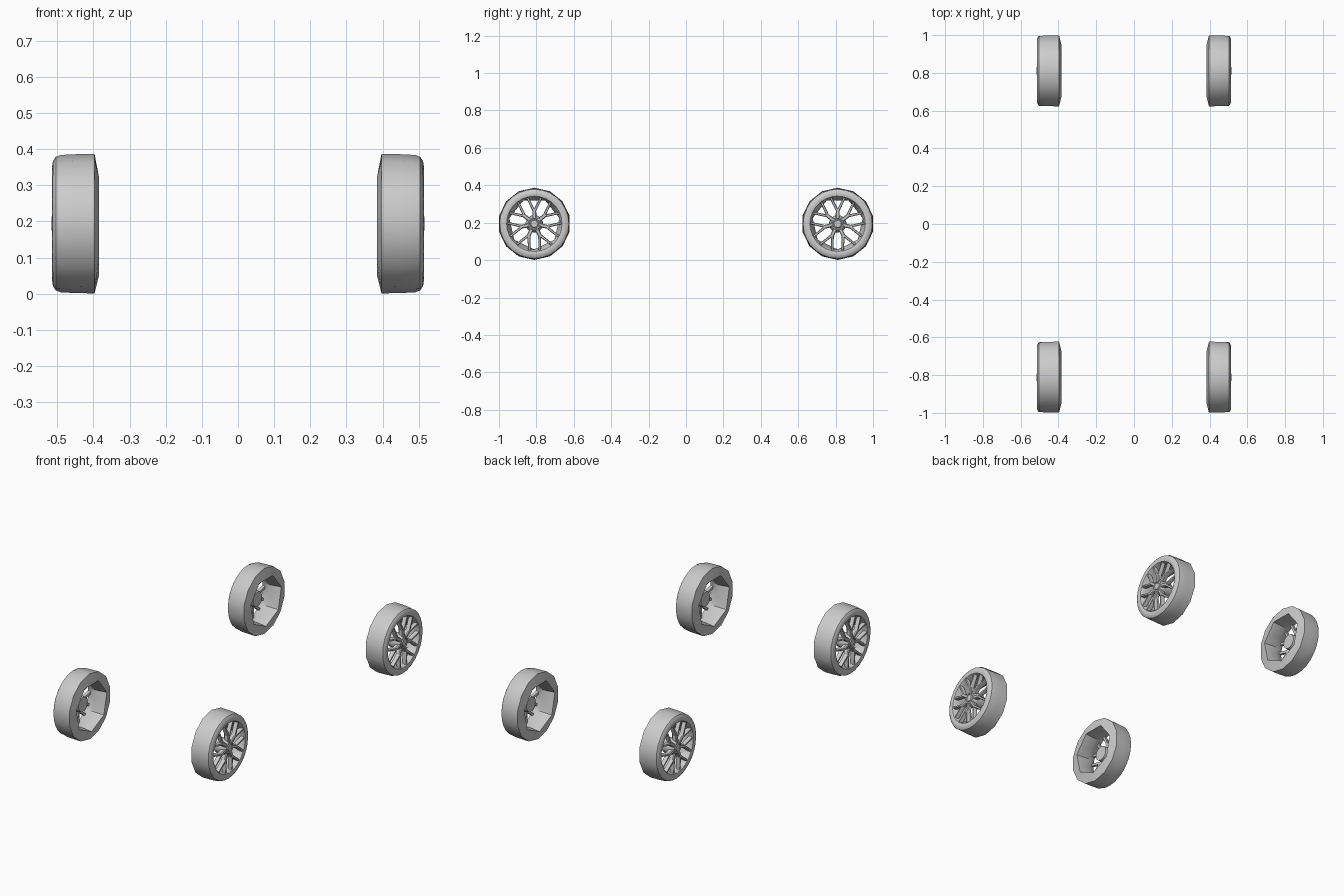
import bpy, bmesh
from math import pi, sin, cos, radians

if "Cube" in bpy.data.objects:
    bpy.data.objects.remove(bpy.data.objects["Cube"])

CY, CZ = 0.811, 0.194      # axle position
SEG = 28


def poly_r(r, n, a):
    """Radius of an n-sided ring at angle a (measured from straight down)."""
    step = 2 * pi / n
    return r * cos(step / 2) / cos(a % step - step / 2)


def point(x, r, a):
    return (x, r * sin(a), -r * cos(a))


def lathe(bm, profile, closed=False):
    """Spin (x, radius, sides) rings round the axle."""
    rings = []
    for x, r, n in profile:
        rings.append([bm.verts.new(point(x, poly_r(r, n, 2 * pi * i / SEG), 2 * pi * i / SEG))
                      for i in range(SEG)])
    pairs = list(zip(rings, rings[1:]))
    if closed:
        pairs.append((rings[-1], rings[0]))
    for a, b in pairs:
        for i in range(SEG):
            j = (i + 1) % SEG
            bm.faces.new((a[i], a[j], b[j], b[i]))
    if not closed:
        bm.faces.new(rings[0])
        bm.faces.new(rings[-1])


def bar(bm, p, q, wp, wq, xp, xq, depth):
    """Tapered bar with a narrower front face between (y, z) points p and q."""
    dy, dz = q[0] - p[0], q[1] - p[1]
    length = (dy * dy + dz * dz) ** 0.5
    ny, nz = -dz / length, dy / length
    ends = []
    for (y, z), w, x in ((p, wp, xp), (q, wq, xq)):
        section = ((-w, x - depth), (w, x - depth), (w, x - 0.005), (w * 0.6, x),
                   (-w * 0.6, x), (-w, x - 0.005))
        ends.append([bm.verts.new((sx, y + ny * s, z + nz * s)) for s, sx in section])
    a, b = ends
    for i in range(6):
        j = (i + 1) % 6
        bm.faces.new((a[i], a[j], b[j], b[i]))
    bm.faces.new(a)
    bm.faces.new(b)


def polar(r, a):
    return (r * sin(a), -r * cos(a))


# Tyre with coarse inner bore
def tyre(bm):
    lathe(bm, [(0.385, 0.145, 7), (0.397, 0.193, 14), (0.45, 0.192, 14), (0.490, 0.190, 14),
               (0.504, 0.185, 28), (0.512, 0.173, 28), (0.514, 0.160, 28), (0.511, 0.148, 28),
               (0.503, 0.143, 28), (0.487, 0.139, 28), (0.455, 0.137, 7)], closed=True)


# Seven Y-shaped spokes, gap at the bottom
def spokes(bm):
    for k in range(7):
        a = (k + 0.5) * 2 * pi / 7
        fork = polar(0.078, a)
        bar(bm, polar(0.025, a), fork, 0.011, 0.010, 0.512, 0.512, 0.024)
        for s in (-1, 1):
            bar(bm, polar(0.070, a + s * 0.03), polar(0.143, a + s * radians(14.5)),
                0.0075, 0.0065, 0.512, 0.510, 0.022)


# Hub barrel with raised cap
def hub(bm):
    lathe(bm, [(0.440, 0.043, 14), (0.485, 0.047, 14), (0.500, 0.044, 14), (0.509, 0.036, 28),
               (0.514, 0.033, 28), (0.514, 0.028, 28), (0.511, 0.026, 28), (0.511, 0.022, 28),
               (0.516, 0.019, 28)])


for end, sy in (("front", -1), ("rear", 1)):
    for side, sx in (("right", 1), ("left", -1)):
        for label, build in (("tyre", tyre), ("spokes", spokes), ("hub", hub)):
            bm = bmesh.new()
            build(bm)
            for v in bm.verts:
                v.co.x *= sx
            bmesh.ops.recalc_face_normals(bm, faces=bm.faces)
            name = f"{end}_{side}_{label}"
            mesh = bpy.data.meshes.new(name)
            bm.to_mesh(mesh)
            bm.free()
            obj = bpy.data.objects.new(name, mesh)
            obj.location = (0, sy * CY, CZ)
            bpy.context.collection.objects.link(obj)
            bpy.ops.object.select_all(action='DESELECT')
            obj.select_set(True)
            bpy.context.view_layer.objects.active = obj
            bpy.ops.object.shade_smooth_by_angle(angle=radians(30))
